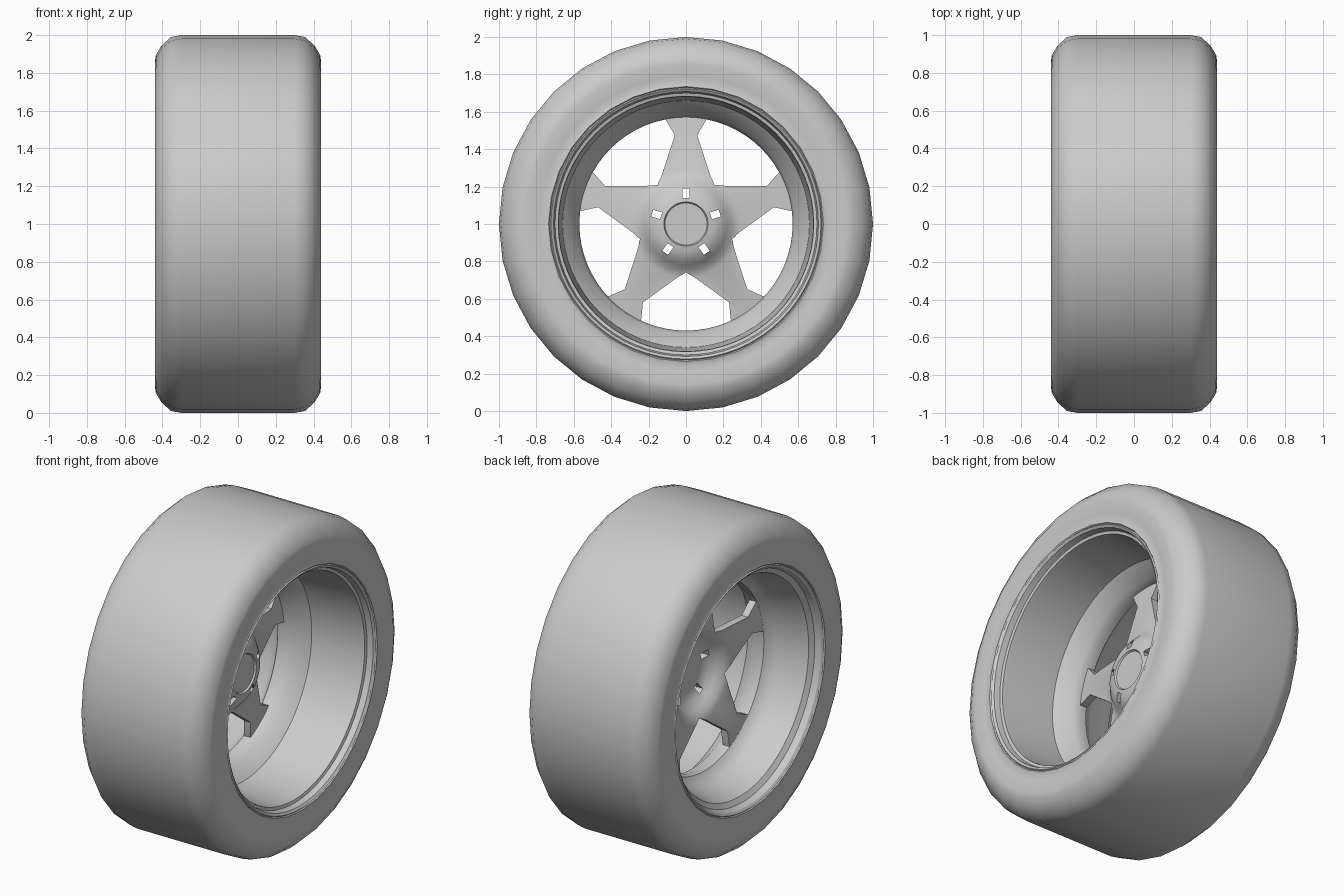
import bpy, bmesh
from math import sin, cos, pi, radians, atan2, hypot

if "Cube" in bpy.data.objects:
    bpy.data.objects.remove(bpy.data.objects["Cube"])

CZ = 1.0  # axle height, axle runs along x


def pt(x, r, a):
    return (x, r * sin(a), CZ + r * cos(a))


def finish(name, bm, angle=35):
    bmesh.ops.remove_doubles(bm, verts=bm.verts, dist=1e-5)
    bmesh.ops.recalc_face_normals(bm, faces=bm.faces)
    me = bpy.data.meshes.new(name)
    bm.to_mesh(me)
    bm.free()
    ob = bpy.data.objects.new(name, me)
    bpy.context.collection.objects.link(ob)
    smooth(ob, angle)
    return ob


def smooth(ob, angle):
    bpy.ops.object.select_all(action='DESELECT')
    ob.select_set(True)
    bpy.context.view_layer.objects.active = ob
    bpy.ops.object.shade_smooth_by_angle(angle=radians(angle))


def lathe(name, profile, seg, angle=35):
    """Revolve (x, r) points around the axle."""
    bm = bmesh.new()
    rings = [[bm.verts.new(pt(x, r, 2 * pi * i / seg)) for i in range(seg)]
             for x, r in profile]
    for a, b in zip(rings, rings[1:]):
        for i in range(seg):
            j = (i + 1) % seg
            bm.faces.new((a[i], a[j], b[j], b[i]))
    return finish(name, bm, angle)


# tyre: half profile from tread centre to bead, mirrored
half = [(0.30, 1.0), (0.355, 0.99), (0.405, 0.945), (0.435, 0.895), (0.44, 0.86),
        (0.432, 0.79), (0.428, 0.755), (0.435, 0.735), (0.42, 0.72), (0.37, 0.70)]
lathe("tyre", [(-x, r) for x, r in reversed(half)] + half, 32, 50)

# rim barrel: deep dish on +x, shallower bowl on -x
lathe("rim_barrel", [
    (-0.38, 0.735), (-0.425, 0.732), (-0.435, 0.722), (-0.425, 0.708), (-0.39, 0.695),
    (-0.37, 0.665), (-0.32, 0.65), (-0.20, 0.625), (-0.155, 0.605), (-0.13, 0.572),
    (-0.09, 0.57), (-0.04, 0.585), (0.04, 0.66), (0.36, 0.68), (0.385, 0.683),
    (0.39, 0.70), (0.425, 0.708), (0.435, 0.722), (0.425, 0.732), (0.38, 0.735)], 64, 30)

# spoke disc with raised hub, a shell of even thickness
front = [(0.032, 0), (0.032, 0.112), (0.042, 0.118), (0.036, 0.15), (0.022, 0.185),
         (-0.01, 0.22), (-0.04, 0.25), (-0.055, 0.285), (-0.085, 0.578)]
back = [(x - 0.045, r) for x, r in reversed(front) if r != 0.112]
spokes = lathe("star_spokes", front + back, 80)

# window and bolt slot outlines as (y, z) offsets, extruded through the disc
edge = [(0.118, 0.59), (0.11, 0.56), (0.06, 0.475), (0.125, 0.275),
        (0.136, 0.245), (0.148, 0.222)]
polar = [(atan2(y, z), hypot(y, z)) for y, z in edge]
A = radians(72)
window = polar + [(A / 2, 0.257)] + [(A - a, r) for a, r in reversed(polar)]
a0 = polar[0][0]
window += [(A - a0 - (A - 2 * a0) * k / 6, 0.61) for k in range(1, 6)]
slot = [(atan2(y, z), hypot(y, z)) for y, z in
        [(-0.019, 0.14), (0.019, 0.14), (0.019, 0.19), (-0.019, 0.19)]]

bm = bmesh.new()
for i in range(5):
    for outline in (window, slot):
        f = bm.faces.new([bm.verts.new(pt(-0.4, r, a + i * A)) for a, r in outline])
        ext = bmesh.ops.extrude_face_region(bm, geom=[f])
        top = [v for v in ext["geom"] if isinstance(v, bmesh.types.BMVert)]
        bmesh.ops.translate(bm, verts=top, vec=(0.8, 0, 0))
# extruding may keep or drop the start face, so close any open side
bmesh.ops.holes_fill(bm, edges=[e for e in bm.edges if e.is_boundary])
cutter = finish("window_cutter", bm)
cutter.hide_render = True

# cut the windows and slots
mod = spokes.modifiers.new("windows", 'BOOLEAN')
mod.operation = 'DIFFERENCE'
mod.solver = 'EXACT'
mod.object = cutter
bpy.context.view_layer.objects.active = spokes
bpy.ops.object.modifier_move_to_index(modifier="windows", index=0)
bpy.ops.object.modifier_apply(modifier="windows")
bpy.data.objects.remove(cutter)
smooth(spokes, 35)
